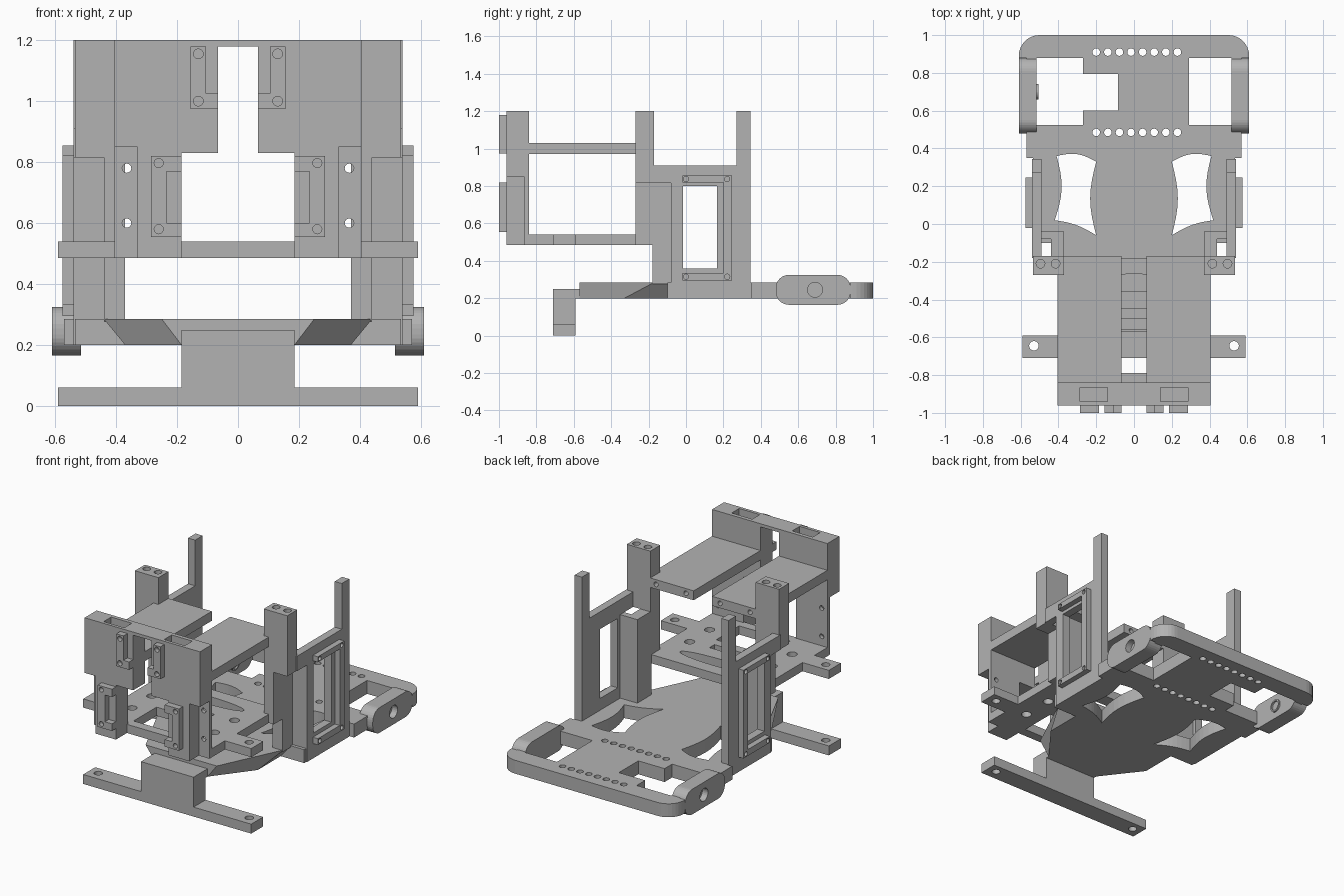
import bpy, bmesh, math
from mathutils import Vector

if "Cube" in bpy.data.objects:
    bpy.data.objects.remove(bpy.data.objects["Cube"], do_unlink=True)

grey = bpy.data.materials.new("plain grey")
grey.use_nodes = True
COLOUR = (0.45, 0.45, 0.45, 1)
grey.diffuse_color = COLOUR
grey.node_tree.nodes["Principled BSDF"].inputs["Base Color"].default_value = COLOUR


def place(axis, u, v, w):
    """Outline point (u, v) at depth w along the given axis."""
    return {"x": (w, u, v), "y": (u, w, v), "z": (u, v, w)}[axis]


def loft(bm, low, high):
    a = [bm.verts.new(p) for p in low]
    b = [bm.verts.new(p) for p in high]
    bm.faces.new(a)
    bm.faces.new(b)
    for i in range(len(a)):
        j = (i + 1) % len(a)
        bm.faces.new((a[i], a[j], b[j], b[i]))


def prism(outline, axis, lo, hi):
    return ([place(axis, u, v, lo) for u, v in outline],
            [place(axis, u, v, hi) for u, v in outline])


def box(x0, x1, y0, y1, z0, z1):
    return prism([(x0, y0), (x1, y0), (x1, y1), (x0, y1)], "z", z0, z1)


def disc(u, v, r, axis, lo, hi, rv=None, n=24):
    pts = [(u + r * math.cos(math.tau * i / n), v + (rv or r) * math.sin(math.tau * i / n))
           for i in range(n)]
    return prism(pts, axis, lo, hi)


def arc(u, v, r, start, n=8):
    """Quarter circle starting at an angle in degrees."""
    return [(u + r * math.cos(math.radians(start + 90 * i / n)),
             v + r * math.sin(math.radians(start + 90 * i / n))) for i in range(n + 1)]


def bow(p, q, bulge, n=8):
    """Curved edge from p to q, without the end point."""
    p, q = Vector(p), Vector(q)
    side = Vector((q.y - p.y, p.x - q.x)).normalized()
    return [tuple(p.lerp(q, i / n) + side * bulge * math.sin(math.pi * i / n)) for i in range(n)]


def mirrored(solid):
    return tuple([(-x, y, z) for x, y, z in ring] for ring in solid)


def both(solids):
    return solids + [mirrored(s) for s in solids]


def make(name, solids):
    bm = bmesh.new()
    for low, high in solids:
        loft(bm, low, high)
    bmesh.ops.recalc_face_normals(bm, faces=bm.faces[:])
    mesh = bpy.data.meshes.new(name)
    bm.to_mesh(mesh)
    bm.free()
    mesh.materials.append(grey)
    obj = bpy.data.objects.new(name, mesh)
    bpy.context.scene.collection.objects.link(obj)
    return obj


def part(name, solids, cuts=()):
    obj = make(name, solids)
    if cuts:
        cutter = make(name + " cutter", cuts)
        cutter.hide_render = True
        mod = obj.modifiers.new("cut", "BOOLEAN")
        mod.operation, mod.solver, mod.use_self = "DIFFERENCE", "EXACT", True
        mod.object = cutter
        bpy.context.view_layer.update()
        graph = bpy.context.evaluated_depsgraph_get()
        mesh = bpy.data.meshes.new_from_object(obj.evaluated_get(graph))
        obj.modifiers.clear()
        obj.data = mesh
        bpy.data.objects.remove(cutter, do_unlink=True)
    return obj


def pair(name, solids, cuts=()):
    part("left " + name, solids, cuts)
    part("right " + name, [mirrored(s) for s in solids], [mirrored(c) for c in cuts])


# base plate with rounded rear bar, windows and adjustment holes
BOTTOM, TOP = 0.2, 0.285
half = [(0.535, -0.1), (0.535, 0.35), (0.57, 0.35), (0.57, 0.88), (0.61, 0.88)]
half += arc(0.5, 0.89, 0.11, 0)
outline = half + [(-x, y) for x, y in reversed(half)]
curved = (bow((0.2, -0.06), (0.42, 0.02), -0.015) + bow((0.42, 0.02), (0.41, 0.36), -0.032)
          + bow((0.41, 0.36), (0.2, 0.33), 0.025) + bow((0.2, 0.33), (0.2, -0.06), -0.032))
cuts = both([prism(curved, "z", 0, 0.5)])
cuts += [box(0.29, 0.515, 0.525, 0.88, 0, 0.5), box(-0.515, -0.27, 0.525, 0.88, 0, 0.5),
         box(-0.3, -0.085, 0.6, 0.795, 0, 0.5)]
cuts += [disc(-0.2 + 0.0614 * i, y, 0.02, "z", 0, 0.5, n=16) for i in range(8) for y in (0.485, 0.91)]
part("base plate", [prism(outline, "z", BOTTOM, TOP)], cuts)

# tapered nose of the base, with undercut sides
def nose(points, z):
    return [(x, y, z) for x, y in points] + [(-x, y, z) for x, y in reversed(points)]

part("base nose", [(nose([(0.185, -0.57), (0.37, -0.33), (0.37, -0.08)], BOTTOM),
                    nose([(0.25, -0.57), (0.44, -0.17), (0.44, -0.08)], TOP))])

# front neck and foot bar
part("front neck", [box(-0.185, 0.185, -0.71, -0.59, 0.03, 0.25),
                    box(-0.185, 0.185, -0.6, -0.55, BOTTOM, 0.25)])
ear_holes = both([disc(0.53, -0.645, 0.025, "z", -0.1, 0.8)])
part("foot bar", [box(-0.59, 0.59, -0.71, -0.59, 0, 0.06)], ear_holes)

# rear pivot lugs
lug = (arc(0.81, 0.255, 0.07, 0) + arc(0.55, 0.255, 0.07, 90)
       + arc(0.55, 0.235, 0.07, 180) + arc(0.81, 0.235, 0.07, 270))
pair("pivot lug", [prism(lug, "x", 0.515, 0.61)], [disc(0.69, 0.245, 0.04, "x", 0.4, 0.7)])
part("pivot collar", [disc(0.7, 0.245, 0.04, "x", -0.52, -0.505)],
     [disc(0.7, 0.245, 0.03, "x", -0.6, -0.4)])

# side walls with windows and rear uprights
pair("side wall", [box(0.49, 0.54, -0.08, 0.345, BOTTOM, 0.91)],
     [box(0.4, 0.7, -0.015, 0.165, 0.36, 0.8)])
pair("wall strut", [box(0.49, 0.54, -0.18, -0.07, 0.815, 0.91)])
pair("rear upright", [box(0.49, 0.54, 0.27, 0.345, 0.9, 1.2)])

# C-shaped side brackets with screw holes
pair("side bracket", [box(0.535, 0.575, -0.02, 0.245, 0.82, 0.855),
                      box(0.535, 0.575, -0.02, 0.245, 0.295, 0.335),
                      box(0.535, 0.575, 0.2, 0.245, 0.33, 0.825)],
     [disc(y, z, 0.014, "x", 0.55, 0.7, n=16) for y in (0, 0.22) for z in (0.315, 0.837)])

# inner columns and screw posts
pair("inner column", [box(0.37, 0.44, -0.18, -0.04, TOP - 0.01, 0.815),
                      box(0.41, 0.5, -0.08, -0.04, BOTTOM, 0.815)])
pair("screw post", [box(0.37, 0.44, -0.27, -0.17, 0.485, 0.82),
                    box(0.37, 0.535, -0.27, -0.17, 0.815, 1.2)],
     [disc(x, -0.21, 0.023, "z", 1.08, 1.3, n=16) for x in (0.415, 0.495)])

# lower shelf with ears and openings
shelf = [(0.37, -0.18), (0.37, -0.27), (0.405, -0.27), (0.405, -0.59), (0.59, -0.59),
         (0.59, -0.71), (0.405, -0.71), (0.405, -0.85)]
openings = [box(-0.18, 0.18, -0.79, -0.56, 0.4, 0.6), disc(0, -0.31, 0.26, "z", 0.4, 0.6, 0.045),
            box(-0.15, 0.15, -0.5, -0.45, 0.4, 0.6)]
openings += both([disc(0.29, y, 0.03, "z", 0.4, 0.6) for y in (-0.45, -0.65)])
part("lower shelf", [prism(shelf + [(-x, y) for x, y in reversed(shelf)], "z", 0.485, 0.54)],
     ear_holes + openings)

# upper shelves
pair("upper shelf", [box(0.065, 0.405, -0.85, -0.17, 0.97, 1.03)],
     [disc(x, 1.0, 0.015, "y", -0.25, -0.1, n=16) for x in (0.12, 0.33)])

# front wall: stepped profile, outer leg notches and top pockets
wall = [(0.185, 0.485), (0.405, 0.485), (0.405, 1.2), (0, 1.2), (0, 1.18), (0.065, 1.18),
        (0.065, 0.83), (0.185, 0.83)]
pair("front wall", [prism(wall, "y", -0.96, -0.84)],
     [box(0.33, 0.5, -1, -0.865, 0.4, 0.85), box(0.14, 0.285, -0.94, -0.865, 1.05, 1.3),
      disc(0.365, 0.6, 0.015, "y", -0.9, -0.8, n=16), disc(0.365, 0.78, 0.015, "y", -0.9, -0.8, n=16)])

# front mounting brackets
pair("lower bracket", [box(0.235, 0.285, -1, -0.955, 0.555, 0.82),
                       box(0.185, 0.236, -1, -0.955, 0.555, 0.6),
                       box(0.185, 0.236, -1, -0.955, 0.77, 0.82)],
     [disc(0.26, z, 0.015, "y", -1.1, -0.97, n=16) for z in (0.58, 0.797)])
pair("upper bracket", [box(0.105, 0.155, -1, -0.955, 0.975, 1.18),
                       box(0.065, 0.106, -1, -0.955, 0.975, 1.025)],
     [disc(0.13, z, 0.016, "y", -1.1, -0.97, n=16) for z in (1.0, 1.155)])
